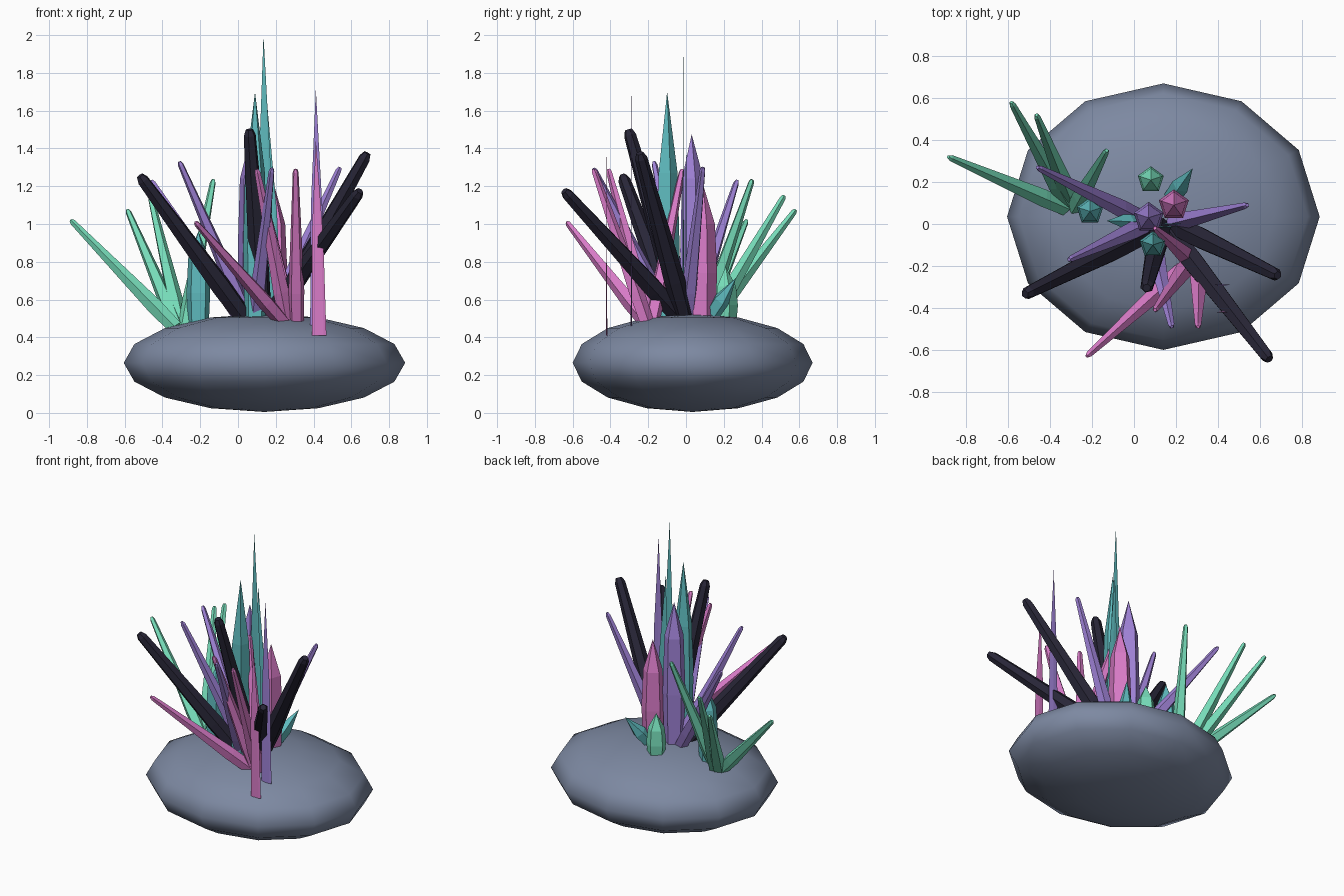
import bpy, bmesh, math
from mathutils import Vector, Matrix

cube = bpy.data.objects.get("Cube")
if cube:
    bpy.data.objects.remove(cube, do_unlink=True)


def material(name, rgb):
    m = bpy.data.materials.new(name)
    m.use_nodes = True
    m.diffuse_color = (*rgb, 1)
    m.node_tree.nodes["Principled BSDF"].inputs["Base Color"].default_value = (*rgb, 1)
    return m


SLATE = material("slate_rock", (0.205, 0.25, 0.36))
TEAL = material("teal", (0.115, 0.5, 0.52))
PINK = material("pink", (0.7, 0.2, 0.58))
PURPLE = material("purple", (0.35, 0.225, 0.68))
GREEN = material("mint_green", (0.18, 0.71, 0.48))
DARK = material("dark_violet", (0.021, 0.019, 0.038))


def finish(name, bm, mat, smooth=False):
    bmesh.ops.recalc_face_normals(bm, faces=bm.faces)
    for f in bm.faces:
        f.smooth = smooth
    mesh = bpy.data.meshes.new(name)
    bm.to_mesh(mesh)
    bm.free()
    mesh.materials.append(mat)
    ob = bpy.data.objects.new(name, mesh)
    bpy.context.collection.objects.link(ob)
    return ob


def crystal(name, base, tip, profile, mat, sides=5, flat=1.0):
    """Loft rings of (fraction, radius) from base to tip; radius 0 makes a point."""
    base, tip = Vector(base), Vector(tip)
    axis = tip - base
    turn = axis.to_track_quat("Z", "Y").to_matrix().to_4x4()
    if axis.xy.length < 0.08:
        turn = Matrix.Identity(4)
    bm = bmesh.new()
    rings = []
    for t, r in profile:
        centre = base + axis * t
        if r == 0:
            rings.append([bm.verts.new(centre)])
            continue
        ring = []
        for i in range(sides):
            a = math.tau * i / sides + math.pi / 2
            offset = turn @ Vector((r * math.cos(a), r * math.sin(a) * flat, 0))
            ring.append(bm.verts.new(centre + offset))
        rings.append(ring)
    bm.faces.new(rings[0])
    for a, b in zip(rings, rings[1:]):
        for i in range(sides):
            j = (i + 1) % sides
            if len(b) == 1:
                bm.faces.new((a[i], a[j], b[0]))
            else:
                bm.faces.new((a[i], a[j], b[j], b[i]))
    if len(rings[-1]) > 1:
        bm.faces.new(rings[-1])
    return finish(name, bm, mat)


# Rock base
bm = bmesh.new()
bmesh.ops.create_uvsphere(bm, u_segments=12, v_segments=8, radius=1)
bmesh.ops.transform(bm, verts=bm.verts, matrix=Matrix.Translation((0.14, 0.035, 0.265))
                    @ Matrix.Diagonal((0.745, 0.635, 0.26, 1)))
finish("rock_base", bm, SLATE, True)

# Leaning shards, grouped by cluster: (base, tip) pairs
THIN = [(0, 0.04), (0.2, 0.044), (0.98, 0.016), (1, 0.009)]
THICK = [(0, 0.05), (0.25, 0.056), (0.97, 0.033), (1, 0.02)]
clusters = [
    ("green_shard", GREEN, THIN, 5, [
        ((-0.33, 0.08, 0.45), (-0.885, 0.32, 1.02)),
        ((-0.32, 0.10, 0.45), (-0.585, 0.58, 1.075)),
        ((-0.30, 0.11, 0.45), (-0.465, 0.52, 1.15)),
        ((-0.28, 0.08, 0.45), (-0.13, 0.35, 1.235))]),
    ("purple_shard", PURPLE, THIN, 5, [
        ((0.03, 0.03, 0.48), (-0.46, 0.27, 1.23)),
        ((0.06, 0.0, 0.48), (-0.31, -0.17, 1.33)),
        ((0.17, 0.0, 0.48), (0.54, 0.09, 1.30)),
        ((0.09, -0.08, 0.48), (0.18, -0.49, 1.295))]),
    ("pink_shard", PINK, THIN, 5, [
        ((0.24, -0.21, 0.48), (-0.225, -0.63, 1.01)),
        ((0.26, -0.19, 0.48), (0.10, -0.41, 1.29)),
        ((0.31, -0.21, 0.48), (0.305, -0.49, 1.29)),
        ((0.28, -0.18, 0.48), (0.10, -0.02, 1.29))]),
    ("dark_shard", DARK, THICK, 6, [
        ((0.05, -0.05, 0.48), (-0.52, -0.335, 1.255)),
        ((0.15, -0.01, 0.48), (0.645, -0.645, 1.175)),
        ((0.18, 0.0, 0.48), (0.685, -0.245, 1.375)),
        ((0.13, -0.01, 0.48), (0.06, -0.305, 1.50))]),
]
for name, mat, profile, sides, shards in clusters:
    for n, (base, tip) in enumerate(shards, 1):
        crystal(f"{name}_{n}", base, tip, profile, mat, sides)

# Upright pillars: x, y, base z, shoulder z, tip z, radius
for name, mat, x, y, z0, z1, z2, r in [
        ("teal_pillar", TEAL, 0.09, -0.10, 0.48, 1.27, 1.70, 0.066),
        ("purple_pillar", PURPLE, 0.07, 0.03, 0.48, 1.24, 1.475, 0.075),
        ("pink_pillar", PINK, 0.19, 0.09, 0.48, 1.0, 1.21, 0.075),
        ("short_teal_pillar", TEAL, -0.21, 0.06, 0.44, 0.83, 0.96, 0.066),
        ("short_green_pillar", GREEN, 0.08, 0.21, 0.47, 0.67, 0.775, 0.065)]:
    shoulder = (z1 - z0) / (z2 - z0)
    crystal(name, (x, y, z0), (x, y, z2),
            [(0, r * 0.86), (shoulder * 0.5, r), (shoulder, r * 0.84), (1, 0)], mat)

# Paper-thin upright blades
for name, mat, base, tip, r in [
        ("teal_blade", TEAL, (0.15, -0.015, 0.48), (0.135, -0.015, 2.0), 0.045),
        ("small_teal_blade", TEAL, (0.19, 0.0, 0.48), (0.155, 0.0, 1.63), 0.045),
        ("purple_blade", PURPLE, (0.42, -0.29, 0.46), (0.412, -0.29, 1.715), 0.04),
        ("pink_blade", PINK, (0.43, -0.42, 0.41), (0.412, -0.42, 1.445), 0.04)]:
    crystal(name, base, tip, [(0, r), (0.5, r * 0.8), (1, 0)], mat, flat=0.08)

# Small pointed teal spurs
POINTED = [(0, 0.04), (0.5, 0.045), (1, 0)]
crystal("teal_spur_back", (0.17, 0.11, 0.48), (0.28, 0.265, 0.715), POINTED, TEAL)
crystal("teal_spur_side", (0.06, 0.01, 0.48), (-0.13, 0.015, 0.72), POINTED, TEAL)
